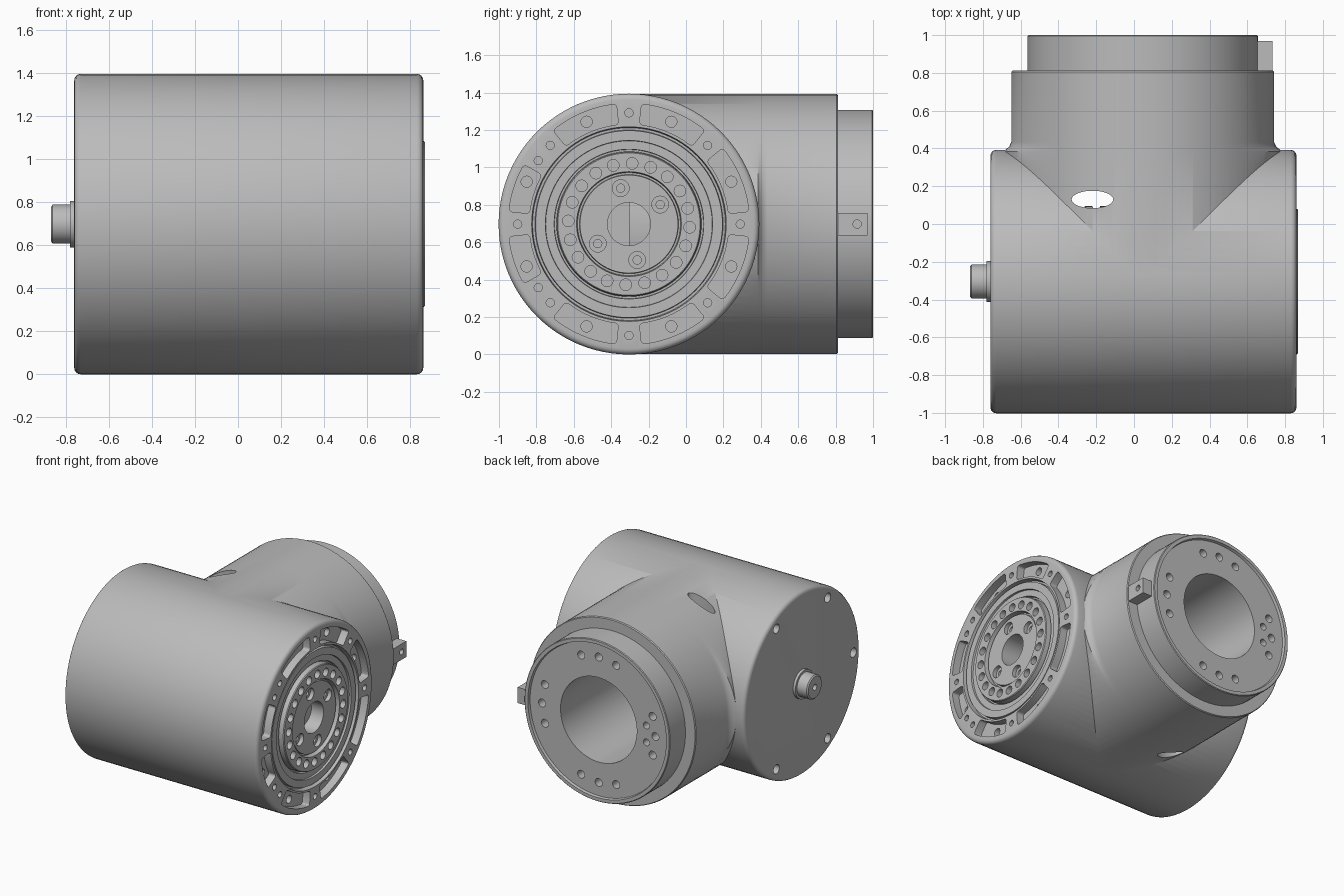
import bpy, bmesh, math
from mathutils import Vector

if "Cube" in bpy.data.objects:
    bpy.data.objects.remove(bpy.data.objects["Cube"])

grey = bpy.data.materials.new("satin grey")
grey.use_nodes = True
colour = (0.5, 0.5, 0.5, 1)
grey.diffuse_color = colour
grey.node_tree.nodes["Principled BSDF"].inputs["Base Color"].default_value = colour

BODY = Vector((0, -0.305, 0.697))   # axis along x
ARM = Vector((0.046, 0, 0.697))     # axis along y


def place(axis, a, b, h):
    return Vector((h, a, b)) if axis == "x" else Vector((b, h, a))


def polar(axis, centre, r, deg):
    t = math.radians(deg)
    return centre + place(axis, r * math.cos(t), r * math.sin(t), 0)


def lathe(bm, profile, axis, centre, segs=96):
    """Closed turned solid from (radius, height) points, capped at both ends."""
    rings = []
    for r, h in profile:
        rings.append([bm.verts.new(centre + place(axis, r * math.cos(k * math.tau / segs),
                      r * math.sin(k * math.tau / segs), h)) for k in range(segs)])
    for low, high in zip(rings, rings[1:]):
        for k in range(segs):
            n = (k + 1) % segs
            bm.faces.new((low[k], low[n], high[n], high[k]))
    bm.faces.new(rings[0][::-1])
    bm.faces.new(rings[-1])


def drill(bm, axis, centre, r, start, end):
    lathe(bm, [(r, min(start, end)), (r, max(start, end))], axis, centre, 20)


def box(bm, low, high):
    made = bmesh.ops.create_cube(bm, size=1)["verts"]
    for v in made:
        v.co = Vector([(l + h) / 2 + c * (h - l) for l, h, c in zip(low, high, v.co)])


def rounded(r, h, size, rising):
    """Quarter-round corner between an end cap and a cylinder wall."""
    pts = []
    for k in range(5):
        t = k * math.pi / 8
        pts.append((r - size + size * math.sin(t), h + size * (1 - math.cos(t))))
    return pts if rising else [(a, 2 * h - b) for a, b in pts[::-1]]


def finish(name, bm, cutter=False):
    bmesh.ops.recalc_face_normals(bm, faces=bm.faces)
    mesh = bpy.data.meshes.new(name)
    bm.to_mesh(mesh)
    bm.free()
    mesh.materials.append(grey)
    ob = bpy.data.objects.new(name, mesh)
    bpy.context.collection.objects.link(ob)
    ob.hide_render = cutter
    return ob


def combine(target, other, operation):
    mod = target.modifiers.new(operation, "BOOLEAN")
    mod.object, mod.operation, mod.solver = other, operation, "EXACT"
    bpy.context.view_layer.objects.active = target
    bpy.ops.object.modifier_apply(modifier=mod.name)
    bpy.data.objects.remove(other)


def smooth(ob):
    bpy.ops.object.select_all(action="DESELECT")
    ob.select_set(True)
    bpy.context.view_layer.objects.active = ob
    bpy.ops.object.shade_smooth_by_angle(angle=math.radians(30))


# Main barrel with the stepped output face
bm = bmesh.new()
lathe(bm, rounded(0.697, -0.76, 0.03, True) + rounded(0.697, 0.86, 0.03, False) + [
    (0.52, 0.86), (0.515, 0.82), (0.503, 0.82), (0.5, 0.85), (0.447, 0.85), (0.445, 0.835),
    (0.4, 0.835), (0.398, 0.81), (0.388, 0.81), (0.385, 0.862), (0.38, 0.868),
    (0.28, 0.868), (0.275, 0.83), (0.265, 0.83), (0.262, 0.85),
    (0.115, 0.85), (0.115, 0.5)], "x", BODY)
housing = finish("housing", bm)

# Side arm with collar and recessed flange; the root flares into the barrel
bm = bmesh.new()
lathe(bm, [(0.6955, -0.305), (0.6955, 0.385), (0.6955, 0.395), (0.6955, 0.41), (0.6955, 0.435),
           (0.6955, 0.805), (0.69, 0.812), (0.61, 0.812), (0.61, 0.995), (0.605, 1.0),
           (0.58, 1.0), (0.575, 0.98)], "y", ARM)
for v in bm.verts:
    if 0.38 < v.co.y < 0.42:
        side = (v.co.x - ARM.x) / 0.6955
        v.co.x += math.copysign(0.045 * ((0.435 - v.co.y) / 0.05) ** 2 * abs(side) ** 8, side)
combine(housing, finish("arm", bm), "UNION")

# Hollow chamber and arm bore
bm = bmesh.new()
lathe(bm, [(0.6, -0.6), (0.6, 0.42)], "x", BODY)
combine(housing, finish("chamber_cutter", bm, True), "DIFFERENCE")
bm = bmesh.new()
lathe(bm, [(0.32, 0), (0.32, 1.1)], "y", ARM)
combine(housing, finish("bore_cutter", bm, True), "DIFFERENCE")

# Arc-shaped pockets around the output face
bm = bmesh.new()
for k in range(8):
    mid = 22.5 + 45 * k
    lo, hi = mid - 16.5, mid + 16.5
    if k == 3:
        lo = 150.5
    if k == 4:
        hi = 209.5
    steps = [lo + (hi - lo) * i / 10 for i in range(11)]
    outline = [polar("x", BODY, 0.645, d) for d in steps]
    outline += [polar("x", BODY, 0.535, d) for d in reversed(steps)]
    floor = [bm.verts.new(p + Vector((0.8, 0, 0))) for p in outline]
    top = [bm.verts.new(p + Vector((0.9, 0, 0))) for p in outline]
    bm.faces.new(floor[::-1])
    bm.faces.new(top)
    for i in range(len(floor)):
        j = (i + 1) % len(floor)
        bm.faces.new((floor[i], floor[j], top[j], top[i]))
    corners = [bm.edges.get((floor[i], top[i])) for i in (0, 10, 11, 21)]
    bmesh.ops.bevel(bm, geom=corners, offset=0.018, segments=3, profile=0.5, affect="EDGES")
combine(housing, finish("pocket_cutter", bm, True), "DIFFERENCE")

# Bolt holes
bm = bmesh.new()
for k in range(8):
    drill(bm, "x", polar("x", BODY, 0.592, 22.5 + 45 * k), 0.03, 0.75, 0.82)
    drill(bm, "x", polar("x", BODY, 0.595, 45 * k), 0.022, 0.78, 0.9)
for d in (145, 215):
    drill(bm, "x", polar("x", BODY, 0.592, d), 0.022, 0.78, 0.9)
for k in range(20):
    drill(bm, "x", polar("x", BODY, 0.325, 18 * k - 3), 0.031, 0.8, 0.9)
for d in (32, 103, 212, 283):
    lathe(bm, [(0.022, 0.76), (0.022, 0.82), (0.045, 0.82), (0.045, 0.9)],
          "x", polar("x", BODY, 0.197, d), 24)
for d in (60, 120, 180, 240, 300):
    drill(bm, "x", polar("x", BODY, 0.615, d), 0.035, -0.8, -0.68)
for k in range(4):
    for d in (-18, 0, 18):
        drill(bm, "y", polar("y", ARM, 0.475, 90 * k + d), 0.03, 0.9, 1.05)
for d in (-9, 9):
    drill(bm, "y", polar("y", ARM, 0.405, 270 + d), 0.026, 0.9, 1.05)
combine(housing, finish("bolt_hole_cutter", bm, True), "DIFFERENCE")

# Oval openings above and below the arm root
bm = bmesh.new()
for z in (1.24, 0.16):
    bmesh.ops.create_cone(bm, cap_ends=True, segments=40, radius1=1, radius2=1, depth=1)
    for v in bm.verts[-80:]:
        v.co = Vector((-0.22 + 0.11 * v.co.x, 0.13 + 0.046 * v.co.y, z + 0.4 * v.co.z))
combine(housing, finish("oval_cutter", bm, True), "DIFFERENCE")
smooth(housing)

# Ribbed drum inside the chamber
bm = bmesh.new()
ribs = []
for k in range(12):
    x = -0.58 + 0.08 * k
    ribs += [(0.4, x), (0.4, x + 0.04), (0.375, x + 0.045), (0.375, x + 0.075)]
lathe(bm, [(0.4, -0.62)] + ribs + [(0.4, 0.44)], "x", BODY)
smooth(finish("inner_drum", bm))

# Connector pin with its base washer and centre hole
bm = bmesh.new()
lathe(bm, [(0.022, -0.84), (0.022, -0.868), (0.08, -0.868), (0.09, -0.86), (0.09, -0.78),
           (0.108, -0.78), (0.108, -0.74)], "x", BODY, 48)
smooth(finish("connector_pin", bm))

# Key tab on the collar
bm = bmesh.new()
box(bm, (0.62, 0.813, 0.637), (0.732, 0.97, 0.757))
tab = finish("key_tab", bm)
bm = bmesh.new()
drill(bm, "x", Vector((0, 0.915, 0.697)), 0.022, 0.68, 0.8)
combine(tab, finish("tab_hole_cutter", bm, True), "DIFFERENCE")
smooth(tab)
